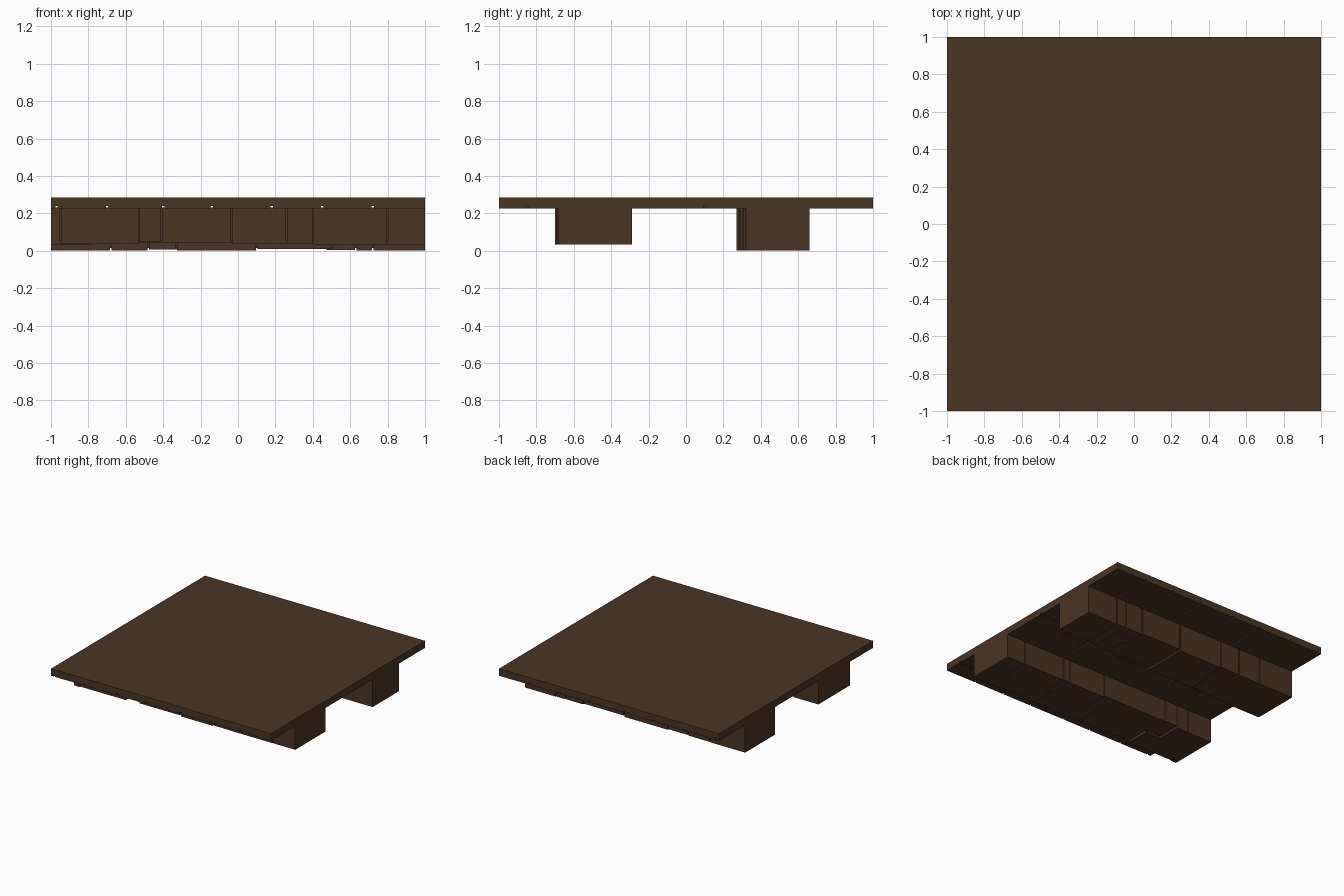
import bpy
import bmesh

cube = bpy.data.objects.get("Cube")
if cube:
    bpy.data.objects.remove(cube, do_unlink=True)

wood = bpy.data.materials.new("dark brown wood")
wood.use_nodes = True
COLOUR = (0.070, 0.036, 0.0165, 1)
wood.diffuse_color = COLOUR
wood.node_tree.nodes["Principled BSDF"].inputs["Base Color"].default_value = COLOUR


def add_prism(bm, outline, z0, z1):
    """Extrude a plan outline from z0 up to z1."""
    low = [bm.verts.new((x, y, z0)) for x, y in outline]
    high = [bm.verts.new((x, y, z1)) for x, y in outline]
    bm.faces.new(low[::-1])
    bm.faces.new(high)
    n = len(outline)
    for i in range(n):
        j = (i + 1) % n
        bm.faces.new((low[i], low[j], high[j], high[i]))


def add_box(bm, x0, x1, y0, y1, z0, z1):
    add_prism(bm, [(x0, y0), (x1, y0), (x1, y1), (x0, y1)], z0, z1)


def finish(name, bm):
    bmesh.ops.recalc_face_normals(bm, faces=bm.faces)
    mesh = bpy.data.meshes.new(name)
    bm.to_mesh(mesh)
    bm.free()
    mesh.materials.append(wood)
    obj = bpy.data.objects.new(name, mesh)
    bpy.context.collection.objects.link(obj)


TOP, UNDER, GROOVE = 0.285, 0.227, 0.24

# Flat deck
bm = bmesh.new()
add_box(bm, -1, 1, -1, 1, GROOVE, TOP)
finish("deck", bm)

# Underside planks, separated by narrow grooves and staggered end joints
bm = bmesh.new()
seams = [-1.0, -0.97, -0.70, -0.40, -0.14, 0.18, 0.45, 0.72, 1.0]
GAP = 0.006
for i, (a, b) in enumerate(zip(seams, seams[1:])):
    x0 = a + (GAP if i else 0)
    x1 = b - (GAP if i < len(seams) - 2 else 0)
    shift = 0 if i % 2 else 0.12
    joints = [-1.0, -0.85 + shift, 0.10 - shift, 1.0]
    for j, (c, d) in enumerate(zip(joints, joints[1:])):
        add_box(bm, x0, x1, c + (GAP if j else 0), d - (GAP if j < 2 else 0),
                UNDER, GROOVE)
finish("underside_planks", bm)


def beam(name, y_front, y_back, seams, bottoms, insets, gap):
    """Beam of blocks with stepped joints: seams hold (front x, back x)."""
    bm = bmesh.new()
    ends = [(-1, -1)] + seams + [(1, 1)]
    top = UNDER + 0.005
    for i, z in enumerate(bottoms):
        (lf, lb), (rf, rb) = ends[i], ends[i + 1]
        g0 = gap if i else 0
        g1 = gap if i < len(bottoms) - 1 else 0
        yf = y_front + insets[i]
        mid = (y_front + y_back) / 2
        outline = [(lf + g0, yf), (rf - g1, yf)]
        if rf != rb:
            outline += [(rf - g1, mid), (rb - g1, mid)]
        outline += [(rb - g1, y_back), (lb + g0, y_back)]
        if lf != lb:
            outline += [(lb + g0, mid), (lf + g0, mid)]
        add_prism(bm, outline, z, top)
    # Inner core closes the joints
    add_box(bm, -0.99, 0.99, y_front + max(insets) + 0.012, y_back - 0.012,
            max(bottoms) + 0.005, top)
    finish(name, bm)


beam("front_beam", -0.70, -0.29,
     [(-0.95, -0.77), (-0.53, -0.67), (-0.41, -0.55), (-0.035, 0.05),
      (0.26, 0.39), (0.40, 0.45), (0.80, 0.83)],
     [0.033, 0.035, 0.05, 0.045, 0.035, 0.036, 0.034, 0.033],
     [0, 0.005, 0.01, 0, 0.005, 0.012, 0.012, 0.015], 0.003)

beam("back_beam", 0.27, 0.66,
     [(-0.68, -0.68), (-0.48, -0.48), (-0.33, -0.30), (0.10, 0.10),
      (0.50, 0.47), (0.63, 0.63), (0.72, 0.72)],
     [0, 0.002, 0.006, 0, 0.01, 0.003, 0.002, 0],
     [0, 0.01, 0.015, 0.02, 0.03, 0.035, 0.045, 0.05], 0.004)
